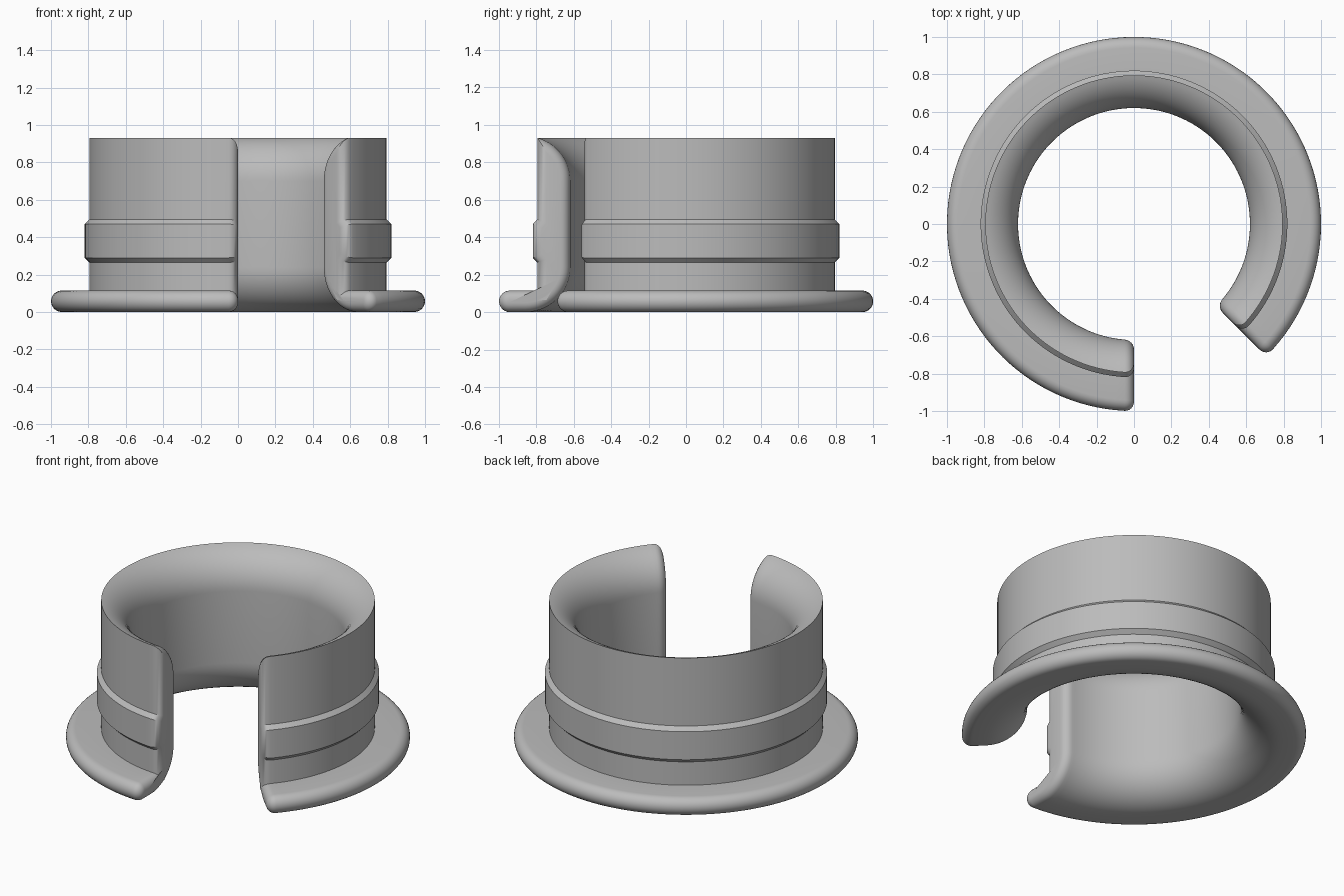
import bpy, bmesh
from math import sin, cos, asin, acos, pi, radians, sqrt

cube = bpy.data.objects.get("Cube")
if cube:
    bpy.data.objects.remove(cube, do_unlink=True)

SLEEVE, BAND, FLARE, HALF = 0.795, 0.82, 0.24, 0.0575   # radii and half flange thickness
HEIGHT = 0.94
SWEEP = radians(315)
ROUND = 0.05                                             # rounding of the two open ends


def arc(cx, cz, r, start, end, steps):
    return [(cx + r * cos(start + (end - start) * i / steps),
             cz + r * sin(start + (end - start) * i / steps)) for i in range(steps + 1)]


def profile(d):
    """Cross-section (radius, height) shrunk inward by d."""
    cx = 0.62 + FLARE
    r = FLARE - d
    wall = SLEEVE - d
    k = d * (sqrt(2) - 1)
    pts = arc(cx, FLARE, r, 1.5 * pi, pi, 14)                          # lower flare
    pts += arc(cx, HEIGHT - FLARE, r, pi, acos((wall - cx) / r), 14)   # upper flare
    pts += [(wall, 0.495 - k), (BAND - d, 0.47 - k),                   # raised band
            (BAND - d, 0.29 + k), (wall, 0.265 + k),
            (wall, 2 * HALF - d)]
    pts += arc(1 - HALF, HALF, HALF - d, pi / 2, -pi / 2, 12)          # flange rim
    return pts


# Rounded end sections: (distance from the end plane, inset)
ends = [(ROUND * (1 - cos(a)), ROUND * (1 - sin(a)))
        for a in (i * pi / 12 for i in range(7))]
rings = []
for s, d in ends:
    rings.append([(r, z, asin(s / r)) for r, z in profile(d)])
first, last, steps = radians(6), SWEEP - radians(6), 110
for i in range(steps + 1):
    rings.append([(r, z, first + (last - first) * i / steps) for r, z in profile(0)])
for s, d in reversed(ends):
    rings.append([(r, z, SWEEP - asin(s / r)) for r, z in profile(d)])

# Skin the sections and cap both ends
bm = bmesh.new()
loops = [[bm.verts.new((r * cos(-pi / 2 - a), r * sin(-pi / 2 - a), z))
          for r, z, a in ring] for ring in rings]
for a, b in zip(loops, loops[1:]):
    for i in range(len(a)):
        j = (i + 1) % len(a)
        bm.faces.new((a[i], a[j], b[j], b[i]))
bm.faces.new(loops[0])
bm.faces.new(list(reversed(loops[-1])))
bmesh.ops.remove_doubles(bm, verts=bm.verts[:], dist=0.0001)
bmesh.ops.recalc_face_normals(bm, faces=bm.faces[:])

mesh = bpy.data.meshes.new("split_flanged_bushing")
bm.to_mesh(mesh)
bm.free()
bushing = bpy.data.objects.new("split_flanged_bushing", mesh)
bpy.context.collection.objects.link(bushing)

grey = bpy.data.materials.new("plain grey")
grey.use_nodes = True
colour = (0.5, 0.5, 0.5, 1)
grey.diffuse_color = colour
grey.node_tree.nodes["Principled BSDF"].inputs["Base Color"].default_value = colour
mesh.materials.append(grey)

bpy.ops.object.select_all(action="DESELECT")
bushing.select_set(True)
bpy.context.view_layer.objects.active = bushing
bpy.ops.object.shade_smooth_by_angle(angle=radians(30))
